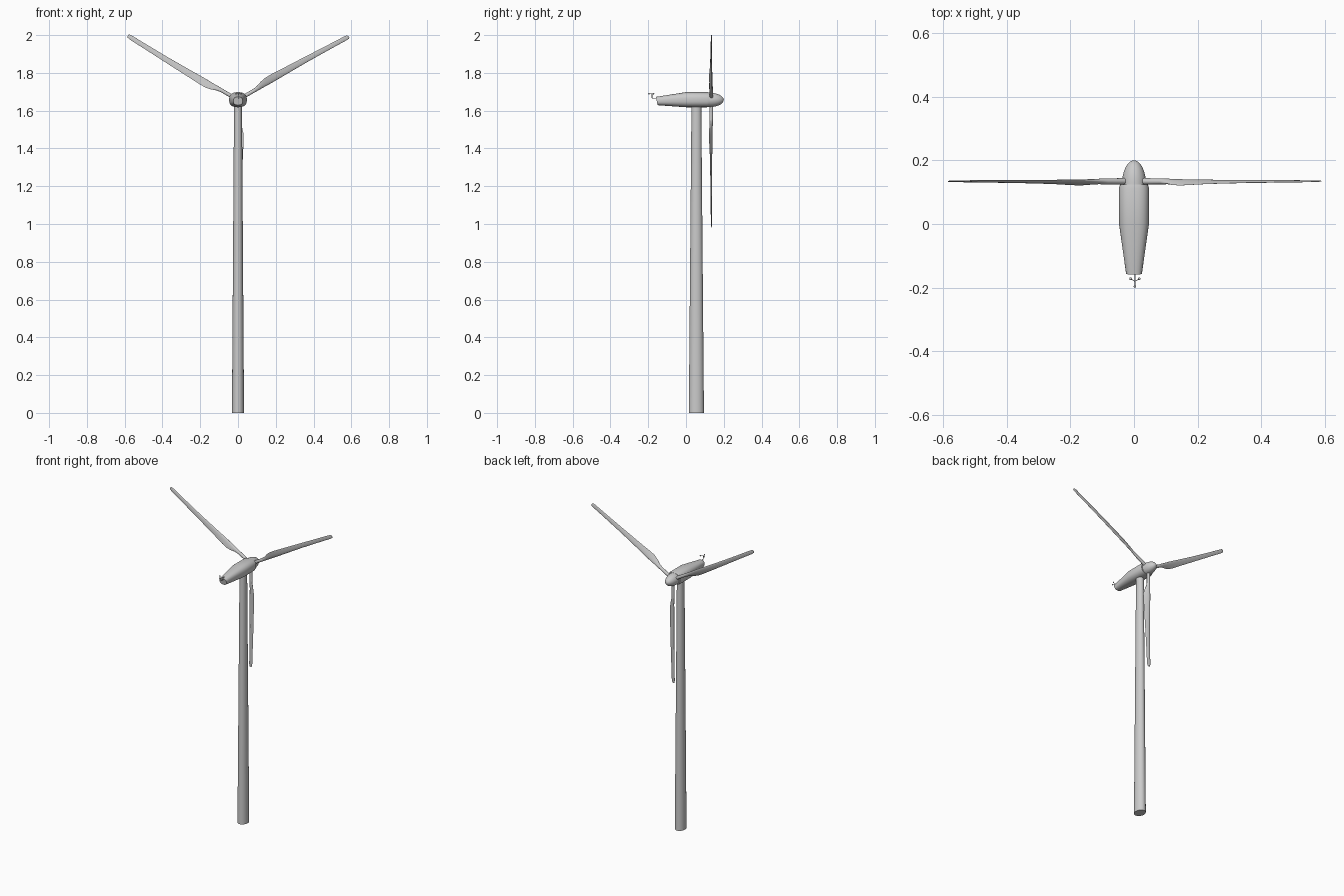
import bpy, bmesh, math
from mathutils import Vector, Matrix

if "Cube" in bpy.data.objects:
    bpy.data.objects.remove(bpy.data.objects["Cube"])

HUB = Vector((0, 0.134, 1.657))


def loft(name, rings, angle=35):
    """Skin a list of equal-length point rings and cap both ends."""
    bm = bmesh.new()
    loops = [[bm.verts.new(p) for p in ring] for ring in rings]
    n = len(loops[0])
    for a, b in zip(loops, loops[1:]):
        for i in range(n):
            j = (i + 1) % n
            bm.faces.new((a[i], a[j], b[j], b[i]))
    bm.faces.new(loops[0][::-1])
    bm.faces.new(loops[-1])
    bmesh.ops.recalc_face_normals(bm, faces=bm.faces)
    me = bpy.data.meshes.new(name)
    bm.to_mesh(me)
    bm.free()
    ob = bpy.data.objects.new(name, me)
    bpy.context.collection.objects.link(ob)
    smooth(ob, angle)
    return ob


def smooth(ob, angle=35):
    bpy.ops.object.select_all(action='DESELECT')
    ob.select_set(True)
    bpy.context.view_layer.objects.active = ob
    bpy.ops.object.shade_smooth_by_angle(angle=math.radians(angle))


def oval(hx, hz, power=2.0, n=32):
    """Superellipse outline as (u, v) pairs."""
    pts = []
    for i in range(n):
        c, s = math.cos(2 * math.pi * i / n), math.sin(2 * math.pi * i / n)
        pts.append((hx * math.copysign(abs(c) ** (2 / power), c),
                    hz * math.copysign(abs(s) ** (2 / power), s)))
    return pts


def rod(name, a, b, r):
    a, b = Vector(a), Vector(b)
    bpy.ops.mesh.primitive_cylinder_add(vertices=8, radius=r, depth=(b - a).length,
                                        location=(a + b) / 2)
    ob = bpy.context.object
    ob.name = name
    ob.rotation_euler = (b - a).to_track_quat('Z', 'Y').to_euler()
    smooth(ob)


# tower: tapered oval column
loft("tower", [[(u, 0.055 + v, z) for u, v in oval(hx, hy)]
               for z, hx, hy in ((0, 0.032, 0.040), (1.63, 0.021, 0.026))])

# nacelle: straight front, tapered and slanted tail
nacelle = [(-0.155, 0.025, 0.022, 1.651), (0.0, 0.047, 0.040, 1.658),
           (0.112, 0.047, 0.040, 1.658), (0.124, 0.044, 0.037, 1.658)]
rings = []
for k, (y, hx, hz, zc) in enumerate(nacelle):
    slant = -0.2 if k == 0 else 0
    rings.append([(u, y + slant * v, zc + v) for u, v in oval(hx, hz, 2.5)])
loft("nacelle", rings)

# spinner: rounded nose cone in front of the nacelle
rings = []
for k in range(11):
    t = math.radians(88) * k / 10
    r = 0.038 * math.cos(t)
    rings.append([(u, 0.122 + 0.078 * math.sin(t), HUB.z + v) for u, v in oval(r, r)])
loft("spinner", rings)

# blades: station = radius, leading edge, trailing edge, half thickness, twist in degrees
stations = [(0.020, -0.010, 0.010, 0.0100, 25), (0.100, -0.010, 0.010, 0.0095, 25),
            (0.125, -0.011, 0.015, 0.0085, 25), (0.150, -0.011, 0.025, 0.0075, 25),
            (0.180, -0.012, 0.032, 0.0065, 24), (0.215, -0.012, 0.032, 0.0060, 21),
            (0.280, -0.011, 0.028, 0.0055, 17), (0.420, -0.010, 0.021, 0.0045, 12),
            (0.560, -0.012, 0.014, 0.0035, 9), (0.655, -0.014, 0.010, 0.0025, 7),
            (0.670, -0.013, 0.007, 0.0018, 7), (0.675, -0.010, 0.001, 0.0010, 7)]


def blade(name, turn):
    m = Matrix.Translation(HUB) @ Matrix.Rotation(turn, 4, 'Y')
    rings = []
    for r, lead, trail, thick, twist in stations:
        mid, half = (lead + trail) / 2, (trail - lead) / 2
        sharp = min(max((half - 0.010) / 0.008, 0), 1) * 0.7
        ring = []
        for u, v in oval(half, thick, 2, 20):
            # thin toward the trailing edge for an airfoil section
            v *= 1 - sharp * (u / half + 1) / 2
            p = Matrix.Rotation(math.radians(twist), 3, 'Z') @ Vector((mid + u, -v, 0))
            ring.append(m @ Vector((p.x, -p.y, -r)))
        rings.append(ring)
    loft(name, rings, 50)


for i in range(3):
    blade(f"blade_{i + 1}", i * 2 * math.pi / 3)

# wind gauge behind the tail: bracket, mast and three cups
C = Vector((0.003, -0.18, 1.69))
rod("gauge_bracket", (C.x, -0.148, 1.664), (C.x, C.y, 1.667), 0.0016)
rod("gauge_mast", (C.x, C.y, 1.666), C, 0.0016)
for i in range(3):
    t = math.radians(270 + 120 * i)
    end = C + 0.016 * Vector((math.cos(t), math.sin(t), 0))
    rod(f"gauge_arm_{i + 1}", C, end, 0.001)
    bpy.ops.mesh.primitive_uv_sphere_add(segments=10, ring_count=6, radius=0.0042, location=end)
    bpy.context.object.name = f"gauge_cup_{i + 1}"
    smooth(bpy.context.object)
